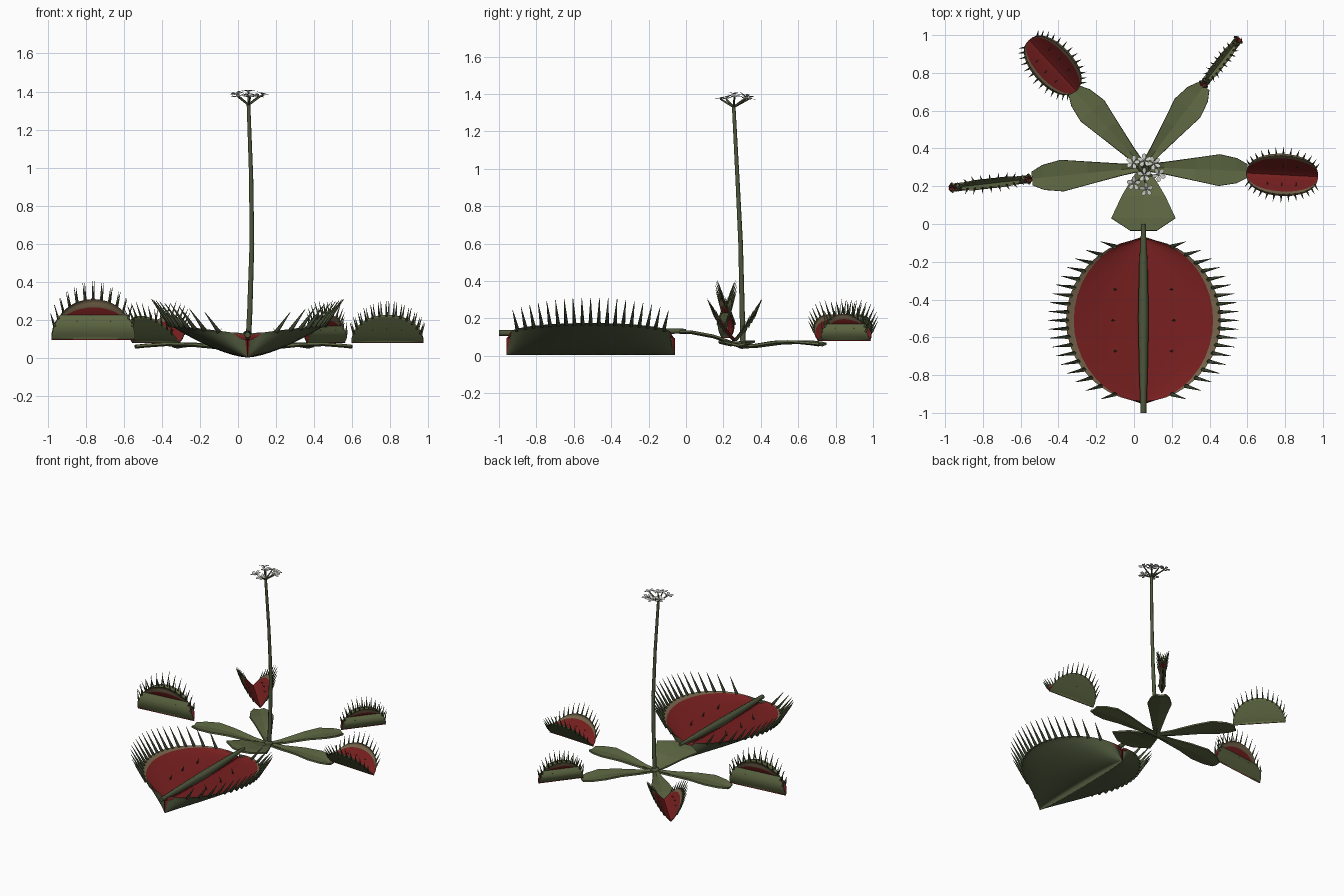
import bpy, bmesh, math
from mathutils import Vector, Matrix

if "Cube" in bpy.data.objects:
    bpy.data.objects.remove(bpy.data.objects["Cube"])

def material(name, rgb):
    m = bpy.data.materials.new(name)
    m.diffuse_color = (*rgb, 1)
    m.use_nodes = True
    m.node_tree.nodes["Principled BSDF"].inputs["Base Color"].default_value = m.diffuse_color
    return m

GREEN = material("leaf_green", (0.11, 0.135, 0.055))
DARK = material("stem_green", (0.075, 0.095, 0.045))
RED = material("inner_red", (0.19, 0.014, 0.014))
RIM = material("rim_tan", (0.18, 0.13, 0.07))
WHITE = material("petal_white", (0.6, 0.6, 0.57))

def finish(name, bm, mats, smooth=True):
    bmesh.ops.remove_doubles(bm, verts=bm.verts, dist=1e-5)
    me = bpy.data.meshes.new(name)
    bm.to_mesh(me)
    bm.free()
    for m in mats:
        me.materials.append(m)
    ob = bpy.data.objects.new(name, me)
    bpy.context.collection.objects.link(ob)
    if smooth:
        for p in me.polygons:
            p.use_smooth = True
    return ob

def sheet(bm, f, us, vs, pick=lambda v: 0):
    rows = [[bm.verts.new(f(u, v)) for v in vs] for u in us]
    for i in range(len(us) - 1):
        for j in range(len(vs) - 1):
            q = bm.faces.new((rows[i][j], rows[i + 1][j], rows[i + 1][j + 1], rows[i][j + 1]))
            q.material_index = pick((vs[j] + vs[j + 1]) / 2)

def spike(bm, base, tip, r):
    base, tip = Vector(base), Vector(tip)
    d = tip - base
    m = Matrix.Translation((base + tip) / 2) @ d.to_track_quat('Z', 'Y').to_matrix().to_4x4()
    bmesh.ops.create_cone(bm, segments=5, radius1=r, radius2=r * 0.1, depth=d.length,
                          cap_ends=True, matrix=m)

def tube(name, pts, mat, bevel=1.0):
    cu = bpy.data.curves.new(name, 'CURVE')
    cu.dimensions = '3D'
    cu.bevel_depth = bevel
    cu.bevel_resolution = 2
    cu.use_fill_caps = True
    s = cu.splines.new('POLY')
    s.points.add(len(pts) - 1)
    for p, (x, y, z, r) in zip(s.points, pts):
        p.co = (x, y, z, 1)
        p.radius = r
    cu.materials.append(mat)
    ob = bpy.data.objects.new(name, cu)
    bpy.context.collection.objects.link(ob)

US = [-math.cos(math.pi * i / 20) for i in range(21)]
VS = [i / 10 for i in range(11)]
CX, CY = 0.05, 0.30

# Leaf blades (petioles): faceted paddles radiating from the crown
def leaf(name, end, stations):
    bm = bmesh.new()
    a, b = Vector((CX, CY, 0)), Vector((end[0], end[1], 0))
    side = (b - a).normalized().cross(Vector((0, 0, 1)))
    rows = []
    for t, w, z in stations:
        c = a.lerp(b, t)
        rows.append([bm.verts.new(c + side * w * k + Vector((0, 0, z + 0.008 * abs(k))))
                     for k in (-1, 0, 1)])
    for r, q in zip(rows, rows[1:]):
        for j in (0, 1):
            bm.faces.new((r[j], r[j + 1], q[j + 1], q[j]))
    ob = finish(name, bm, [GREEN], False)
    so = ob.modifiers.new("thickness", 'SOLIDIFY')
    so.thickness = 0.012

paddle = [(0, .015, .05), (.2, .03, .055), (.5, .06, .072), (.73, .083, .075), (.9, .065, .068), (1, .035, .062)]
leaf("right_leaf", (0.60, 0.28), paddle)
leaf("left_leaf", (-0.54, 0.24), paddle)
leaf("back_right_leaf", (0.37, 0.73), paddle)
leaf("back_left_leaf", (-0.32, 0.71), paddle)
leaf("front_leaf", (0.05, -0.035), [(0, .02, .05), (.2, .065, .075), (.45, .115, .105),
                                    (.8, .17, .127), (1, .07, .128)])

# Small traps: two half-disc lobes on a hinge line, open or closed (crossing at the rim)
def small_trap(name, start, end, z0, H, spread, cilia):
    a, b = Vector((*start, z0)), Vector((*end, z0))
    ax = (b - a).normalized()
    side = Vector((-ax.y, ax.x, 0))
    half, mid = (b - a).length / 2, (a + b) / 2
    def out(h):
        if spread:
            return spread * (h / H) ** 0.85
        return 0.022 * math.sin(math.pi * min(h / H, 1) / 0.64)
    bm = bmesh.new()
    for sg in (-1, 1):
        def pt(u, v, inset=0.0):
            h = v * H * math.sqrt(max(0, 1 - u * u))
            return mid + ax * half * u + side * sg * (out(h) - inset) + Vector((0, 0, h))
        sheet(bm, pt, US, VS)
        sheet(bm, lambda u, v: pt(u, v, 0.005), US, VS, lambda v: 2 if v > 0.85 else 1)
        sheet(bm, lambda u, v: pt(u, 1, 0.005 * v), US, [0, 1], lambda v: 2)
        # marginal bristles
        n = 13
        for i in range(n):
            u = -math.cos(math.pi * (0.12 + 0.76 * i / (n - 1)))
            p = pt(u, 1)
            lean = 0.45 if spread else 0.3
            d = (Vector((0, 0, 1)) + ax * u * 0.35 + side * sg * lean * (1 if spread else -1)).normalized()
            spike(bm, p - d * 0.008, p + d * cilia * (0.75 + 0.35 * (1 - abs(u))), 0.0065)
        # trigger hairs
        for u in (-0.4, 0, 0.4):
            p = pt(u, 0.5)
            spike(bm, p, p - side * sg * 0.025 + Vector((0, 0, 0.012)), 0.003)
    finish(name, bm, [GREEN, RED, RIM])

small_trap("right_trap", (0.595, 0.27), (0.975, 0.25), 0.08, 0.148, 0.112, 0.078)
small_trap("back_left_trap", (-0.305, 0.705), (-0.555, 0.975), 0.08, 0.142, 0.11, 0.075)
small_trap("left_trap", (-0.54, 0.24), (-0.98, 0.19), 0.095, 0.215, 0, 0.09)
small_trap("back_right_trap", (0.36, 0.73), (0.56, 0.985), 0.08, 0.145, 0, 0.075)

# Large front trap: green hull with a straight keel and a shallow red inner face
YC, HL = -0.51, 0.45
bm = bmesh.new()
for sg in (-1, 1):
    def wide(u): return 0.015 + 0.395 * math.sqrt(max(0, 1 - u * u)) ** 1.1
    def rim(u): return 0.125 + 0.05 * math.sqrt(max(0, 1 - u * u))
    def hull(u, s):
        return Vector((CX + sg * wide(u) * s, YC + HL * u * (1 - 0.05 * s), 0.003 + (rim(u) - 0.003) * s ** 1.5))
    def deck(u, s):
        return Vector((CX + sg * wide(u) * s, YC + HL * u * (1 - 0.05 * s), 0.095 + (rim(u) - 0.095) * s ** 1.6))
    sheet(bm, hull, US, VS)
    sheet(bm, deck, US, VS, lambda v: 2 if v > 0.88 else 1)
    for u in (-1, 1):
        sheet(bm, lambda a, b: hull(u, a).lerp(deck(u, a), b), VS, [0, 1], lambda v: 1)
    n = 19
    for i in range(n):
        u = -0.92 + 1.84 * i / (n - 1)
        p = hull(u, 1)
        d = Vector((sg * 0.6, u * 0.22, 0.85)).normalized()
        spike(bm, p - d * 0.01, p + d * (0.115 + 0.05 * (1 - u * u)), 0.012)
    for u in (-0.37, 0, 0.37):
        p = deck(u, 0.4)
        spike(bm, p, p + Vector((-sg * 0.015, 0, 0.045)), 0.006)
finish("front_trap", bm, [DARK, RED, RIM])

# Midrib of the large trap, running out past both ends
tube("front_trap_midrib", [(CX, 0.0, .134, .010), (CX, -.06, .132, .014), (CX, -.2, .125, .022),
                           (CX, -.5, .118, .028), (CX, -.8, .12, .022), (CX, -1.0, .122, .015)], DARK)

# Crown where the leaves meet
bm = bmesh.new()
bmesh.ops.create_uvsphere(bm, u_segments=12, v_segments=8, radius=0.03,
                          matrix=Matrix.Translation((CX, CY, 0.058)) @ Matrix.Diagonal((1, 1, 0.7, 1)))
finish("crown", bm, [DARK])

# Flower stalk
tube("flower_stalk", [(.052, .305, .05, .015), (.062, .30, .25, .0145), (.073, .292, .6, .013),
                      (.069, .275, .95, .0115), (.055, .255, 1.335, .010)], DARK)

# Flower head: short stems with five-petalled flowers
top = Vector((.055, .255, 1.33))
spots = [(-.005, .325), (.055, .335), (.105, .32), (.13, .26), (.065, .185), (.0, .215), (.055, .26)]
bm = bmesh.new()
for k, (x, y) in enumerate(spots):
    c = Vector((x, y, 1.372 + 0.012 * (k % 3 == 0) + 0.015 * (k == 6)))
    m = (c - top).lerp(Vector((0, 0, 0.25)), 0.5)
    tube("flower_stem_%d" % (k + 1), [(*top, .006), (*top.lerp(c, .6), .005), (*c, .004)], DARK)
    rot = Matrix.Translation(c) @ m.to_track_quat('Z', 'Y').to_matrix().to_4x4()
    for i in range(5):
        turn = rot @ Matrix.Rotation(2 * math.pi * i / 5 + k, 4, 'Z')
        outline = [(0.002, 0, 0), (.02, -.011, .006), (.034, -.009, .009), (.038, 0, .008), (.034, .009, .009), (.02, .011, .006)]
        bm.faces.new([bm.verts.new(turn @ Vector(p)) for p in outline])
    bmesh.ops.create_icosphere(bm, subdivisions=1, radius=0.006, matrix=Matrix.Translation(c + Vector((0, 0, .003))))
finish("flowers", bm, [WHITE], False)
